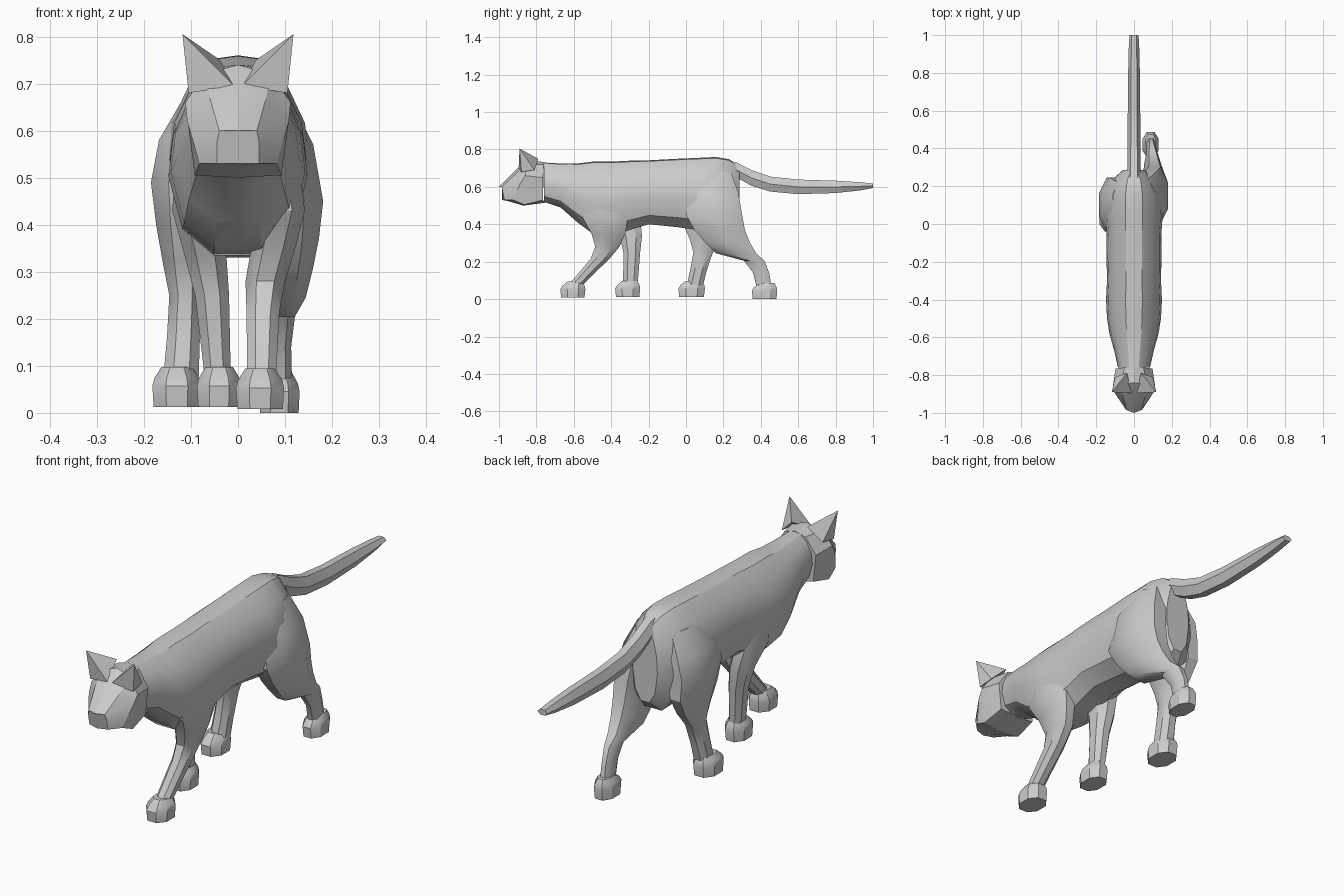
import bpy, bmesh, math

fur = bpy.data.materials.new("grey_fur")
fur.diffuse_color = (0.6, 0.6, 0.6, 1)


def finish(name, bm, angle=32):
    bmesh.ops.remove_doubles(bm, verts=bm.verts, dist=0.0005)
    bmesh.ops.recalc_face_normals(bm, faces=bm.faces)
    me = bpy.data.meshes.new(name)
    bm.to_mesh(me)
    bm.free()
    me.materials.append(fur)
    me.shade_smooth()
    me.set_sharp_from_angle(angle=math.radians(angle))
    ob = bpy.data.objects.new(name, me)
    bpy.context.collection.objects.link(ob)
    return ob


def loft(name, rings, angle=32):
    """Skin a list of equal-length closed rings and cap both ends."""
    bm = bmesh.new()
    vs = [[bm.verts.new(p) for p in r] for r in rings]
    n = len(rings[0])
    for a, b in zip(vs, vs[1:]):
        for i in range(n):
            j = (i + 1) % n
            bm.faces.new((a[i], a[j], b[j], b[i]))
    bm.faces.new(vs[0])
    bm.faces.new(vs[-1])
    return finish(name, bm, angle)


def mirrored(half):
    """Close a half ring (top centre to bottom centre) across x = 0."""
    return half + [(-x, y, z) for x, y, z in half[-2:0:-1]]


# Body: one cross-section scaled along the spine (y, half width, top, bottom)
section = [(0, 1), (.3, .985), (.68, .85), (.93, .64), (1, .42), (.8, .14), (.35, 0), (0, 0)]
spine = [(-.76, .085, .73, .52), (-.67, .105, .725, .49), (-.58, .13, .725, .41),
         (-.5, .143, .735, .35), (-.4, .148, .735, .335), (-.3, .143, .74, .37),
         (-.2, .145, .742, .40), (-.05, .145, .75, .385), (.06, .153, .755, .37),
         (.16, .148, .76, .34), (.23, .12, .748, .33), (.285, .06, .71, .38)]
loft("body", [mirrored([(w * u, y, b + (t - b) * v) for u, v in section])
              for y, w, t, b in spine])

# Head: muzzle, brow, crown and neck rings
head = [
    [(0, -1, .60), (.04, -.985, .60), (.045, -.98, .575), (.045, -.97, .53), (0, -.985, .53)],
    [(0, -.905, .695), (.06, -.91, .67), (.108, -.885, .62), (.082, -.925, .53), (0, -.955, .525)],
    [(0, -.84, .74), (.07, -.85, .72), (.112, -.86, .66), (.092, -.865, .505), (0, -.87, .50)],
    [(0, -.76, .733), (.05, -.76, .72), (.098, -.765, .65), (.085, -.765, .53), (0, -.755, .515)],
]
loft("head", [mirrored(h) for h in head], 24)

# Ears: leaning pyramids
for side, name in ((-1, "left_ear"), (1, "right_ear")):
    bm = bmesh.new()
    tip, *base = [bm.verts.new((x * side, y, z)) for x, y, z in (
        (.118, -.89, .805), (.105, -.88, .68), (.008, -.895, .695),
        (.038, -.79, .75), (.1, -.81, .69))]
    for i in range(4):
        bm.faces.new((tip, base[i], base[(i + 1) % 4]))
    bm.faces.new(base)
    finish(name, bm, 20)

# Tail: tapering hexagonal tube (y, z, half width, half height)
tail = [(.19, .71, .036, .042), (.27, .69, .036, .04), (.35, .648, .035, .042),
        (.45, .615, .034, .04), (.6, .6, .033, .039), (.8, .6, .031, .033),
        (.93, .603, .028, .022), (1, .606, .024, .012)]
hexagon = [(.5, 1), (1, 0), (.5, -1), (-.5, -1), (-1, 0), (-.5, 1)]
loft("tail", [[(w * u, y, z + h * v) for u, v in hexagon] for y, z, w, h in tail])

# Legs and paws: stacked octagons (z, centre x, centre y, half x, half y)
octagon = [(1, -.45), (1, .45), (.45, 1), (-.45, 1), (-1, .45), (-1, -.45), (-.45, -1), (.45, -1)]


def stack(name, levels):
    loft(name, [[(cx + hx * u, cy + hy * v, z) for u, v in octagon]
                for z, cx, cy, hx, hy in levels])


stack("right_hind_leg", [
    (.68, .055, .14, .05, .1), (.57, .09, .145, .07, .135), (.45, .108, .15, .073, .15),
    (.37, .108, .18, .064, .135), (.305, .104, .22, .055, .12), (.245, .099, .268, .045, .107),
    (.205, .094, .365, .027, .055), (.14, .09, .402, .023, .043), (.06, .09, .418, .025, .04)])
stack("left_hind_leg", [
    (.68, -.06, .12, .05, .1), (.58, -.1, .11, .068, .135), (.49, -.117, .1, .068, .14),
    (.40, -.118, .115, .056, .13), (.32, -.115, .11, .045, .09), (.25, -.112, .092, .034, .052),
    (.16, -.116, .068, .035, .045), (.06, -.122, .045, .038, .043)])
stack("right_front_leg", [
    (.54, .09, -.45, .04, .09), (.43, .092, -.43, .05, .12), (.35, .075, -.415, .047, .09),
    (.28, .058, -.42, .042, .065), (.215, .053, -.46, .035, .05), (.06, .05, -.605, .03, .036)])
stack("left_front_leg", [
    (.54, -.09, -.36, .04, .09), (.43, -.09, -.335, .05, .09), (.34, -.07, -.295, .045, .06),
    (.25, -.055, -.29, .036, .045), (.06, -.042, -.298, .027, .038)])

paws = {"right_hind_paw": (.088, .42, .043, .068, 0), "left_hind_paw": (-.13, .03, .052, .071, .012),
        "right_front_paw": (.047, -.605, .051, .067, .008),
        "left_front_paw": (-.04, -.312, .047, .067, .012)}
for name, (x, y, hx, hy, z) in paws.items():
    stack(name, [(z, x, y, hx * .95, hy * .93), (z + .045, x, y, hx, hy),
                 (z + .062, x, y + .004, hx * .92, hy * .9),
                 (z + .086, x, y + .012, hx * .62, hy * .6)])
